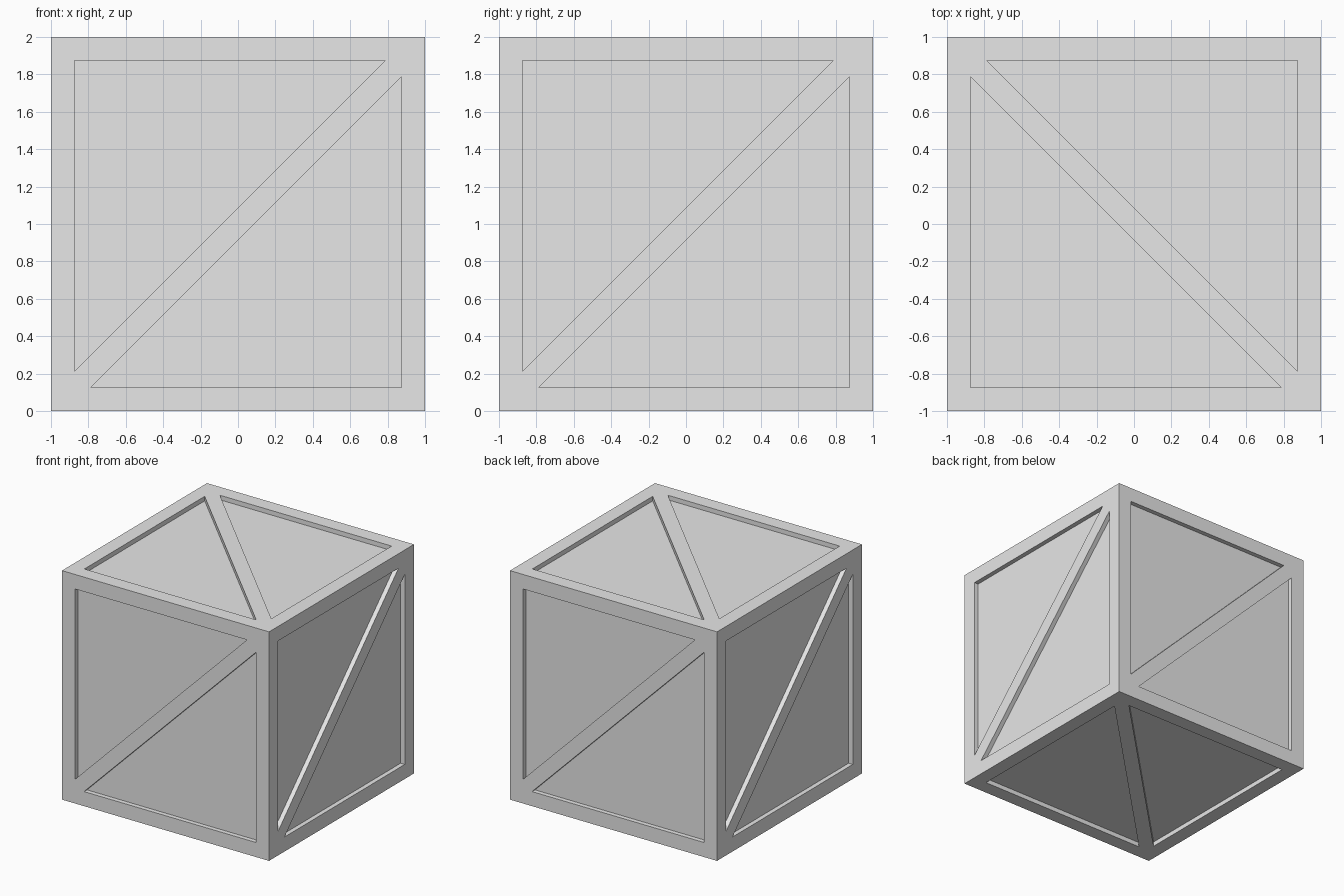
import bpy
import bmesh
from mathutils import Vector

# Remove the default cube
old = bpy.data.objects.get("Cube")
if old:
    bpy.data.objects.remove(old, do_unlink=True)

HALF = 1.0        # half the crate's side
BORDER = 0.873    # inner edge of the outer frame
TIP = 0.787       # where the diagonal brace meets the frame
DEPTH = 0.04      # how far the panels are sunk

# Plain grey material
grey = bpy.data.materials.new("plain_grey")
grey.use_nodes = True
grey.diffuse_color = (0.8, 0.8, 0.8, 1)
grey.node_tree.nodes["Principled BSDF"].inputs["Base Color"].default_value = (0.8, 0.8, 0.8, 1)

# Half of one side: a triangle of frame around a sunken triangular panel
OUTER = [(-HALF, HALF), (-HALF, -HALF), (HALF, HALF)]
INNER = [(-BORDER, BORDER), (-BORDER, -TIP), (TIP, BORDER)]


def add_half(bm, normal, up, sign):
    across = up.cross(normal)
    centre = Vector((0, 0, HALF))

    def ring(points, height):
        return [bm.verts.new(centre + sign * (across * u + up * v) + normal * height)
                for u, v in points]

    rim = ring(OUTER, HALF)
    lip = ring(INNER, HALF)
    floor = ring(INNER, HALF - DEPTH)
    for i in range(3):
        j = (i + 1) % 3
        bm.faces.new((rim[i], rim[j], lip[j], lip[i]))
        bm.faces.new((lip[i], lip[j], floor[j], floor[i]))
    bm.faces.new(floor)


# Crate: six sides, each with two panels divided by a diagonal brace
bm = bmesh.new()
for axis in range(3):
    for direction in (-1, 1):
        normal = Vector((0, 0, 0))
        normal[axis] = direction
        up = Vector((1, 0, 0)) if axis == 2 else Vector((0, 0, 1))
        for sign in (-1, 1):
            add_half(bm, normal, up, sign)
bmesh.ops.remove_doubles(bm, verts=bm.verts, dist=0.0001)
bmesh.ops.recalc_face_normals(bm, faces=bm.faces)

mesh = bpy.data.meshes.new("braced_crate")
bm.to_mesh(mesh)
bm.free()
mesh.materials.append(grey)
crate = bpy.data.objects.new("braced_crate", mesh)
bpy.context.collection.objects.link(crate)
